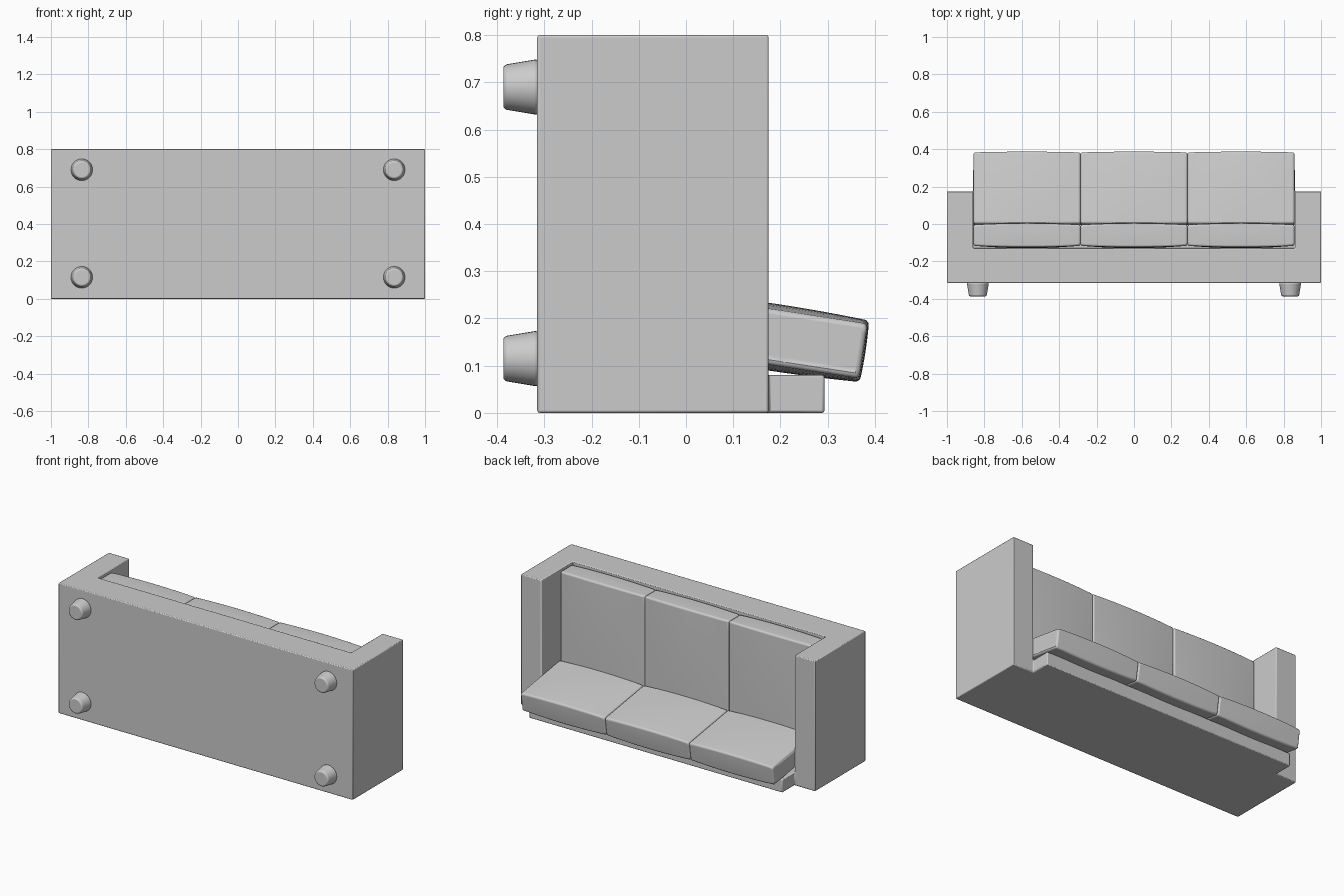
import bpy, bmesh, math
from mathutils import Vector

if "Cube" in bpy.data.objects:
    bpy.data.objects.remove(bpy.data.objects["Cube"])


def finish(bm, name, bevel, segments=3):
    bmesh.ops.recalc_face_normals(bm, faces=bm.faces[:])
    mesh = bpy.data.meshes.new(name)
    bm.to_mesh(mesh)
    bm.free()
    ob = bpy.data.objects.new(name, mesh)
    bpy.context.collection.objects.link(ob)
    mod = ob.modifiers.new("soft_edges", 'BEVEL')
    mod.width = bevel
    mod.segments = segments
    mod.limit_method = 'ANGLE'
    mod.angle_limit = math.radians(45)
    bpy.ops.object.select_all(action='DESELECT')
    ob.select_set(True)
    bpy.context.view_layer.objects.active = ob
    bpy.ops.object.shade_smooth_by_angle(angle=math.radians(35))
    return ob


# Frame: base, arms and back panel as one skin around filled grid cells
def frame():
    cuts = ([-1, -0.86, 0.86, 1], [-0.315, -0.13, 0.175, 0.293], [0, 0.08, 0.8])

    def filled(c):
        if any(not 0 <= c[a] < len(cuts[a]) - 1 for a in range(3)):
            return False
        i, j, k = c
        if j == 0:
            return True                      # base
        if j == 1:
            return i != 1 or k == 0          # arms and back
        return i == 1 and k == 0             # raised back

    bm = bmesh.new()
    for i in range(3):
        for j in range(3):
            for k in range(2):
                c = (i, j, k)
                if not filled(c):
                    continue
                for a in range(3):
                    for s in (0, 1):
                        n = list(c)
                        n[a] += 2 * s - 1
                        if filled(n):
                            continue
                        vs = []
                        for p, q in ((0, 0), (1, 0), (1, 1), (0, 1)):
                            o = [0, 0, 0]
                            o[a], o[(a + 1) % 3], o[(a + 2) % 3] = s, p, q
                            vs.append(bm.verts.new([cuts[t][c[t] + o[t]] for t in range(3)]))
                        bm.faces.new(vs)
    bmesh.ops.remove_doubles(bm, verts=bm.verts[:], dist=1e-5)
    bmesh.ops.recalc_face_normals(bm, faces=bm.faces[:])
    bmesh.ops.dissolve_limit(bm, angle_limit=0.01, verts=bm.verts[:], edges=bm.edges[:])
    finish(bm, "sofa_frame", 0.005, 2)


# Cushion: box swelling towards the middle of its width
def cushion(name, length, thick, loc, tilt):
    bm = bmesh.new()
    bmesh.ops.create_cube(bm, size=2)
    bmesh.ops.subdivide_edges(bm, edges=bm.edges[:], cuts=11, use_grid_fill=True)
    for v in bm.verts:
        u, w, t = v.co
        swell = 1 - u * u
        v.co = Vector((u * 0.2855,
                       w * (length / 2 + 0.005 * swell * (1 - t * t * 0.5)),
                       t * (thick / 2 + 0.013 * swell * (1 - 0.4 * w * w))))
    ob = finish(bm, name, 0.011)
    ob.location = loc
    ob.rotation_euler.x = math.radians(tilt)


frame()
for n, x in enumerate((-0.572, 0, 0.572), 1):
    cushion(f"seat_cushion_{n}", 0.70, 0.112, (x, -0.06, 0.437), 90)
    cushion(f"back_cushion_{n}", 0.385, 0.116, (x, 0.185, 0.16), -8.7)

# Tapered legs pointing along -y
for side, x in (("left", -0.835), ("right", 0.835)):
    for row, z in (("back", 0.115), ("front", 0.69)):
        bm = bmesh.new()
        bmesh.ops.create_cone(bm, cap_ends=True, segments=32, radius1=0.0595, radius2=0.047, depth=0.075)
        leg = finish(bm, f"{row}_{side}_leg", 0.008)
        leg.rotation_euler.x = math.radians(90)
        leg.location = (x, -0.3495, z)
